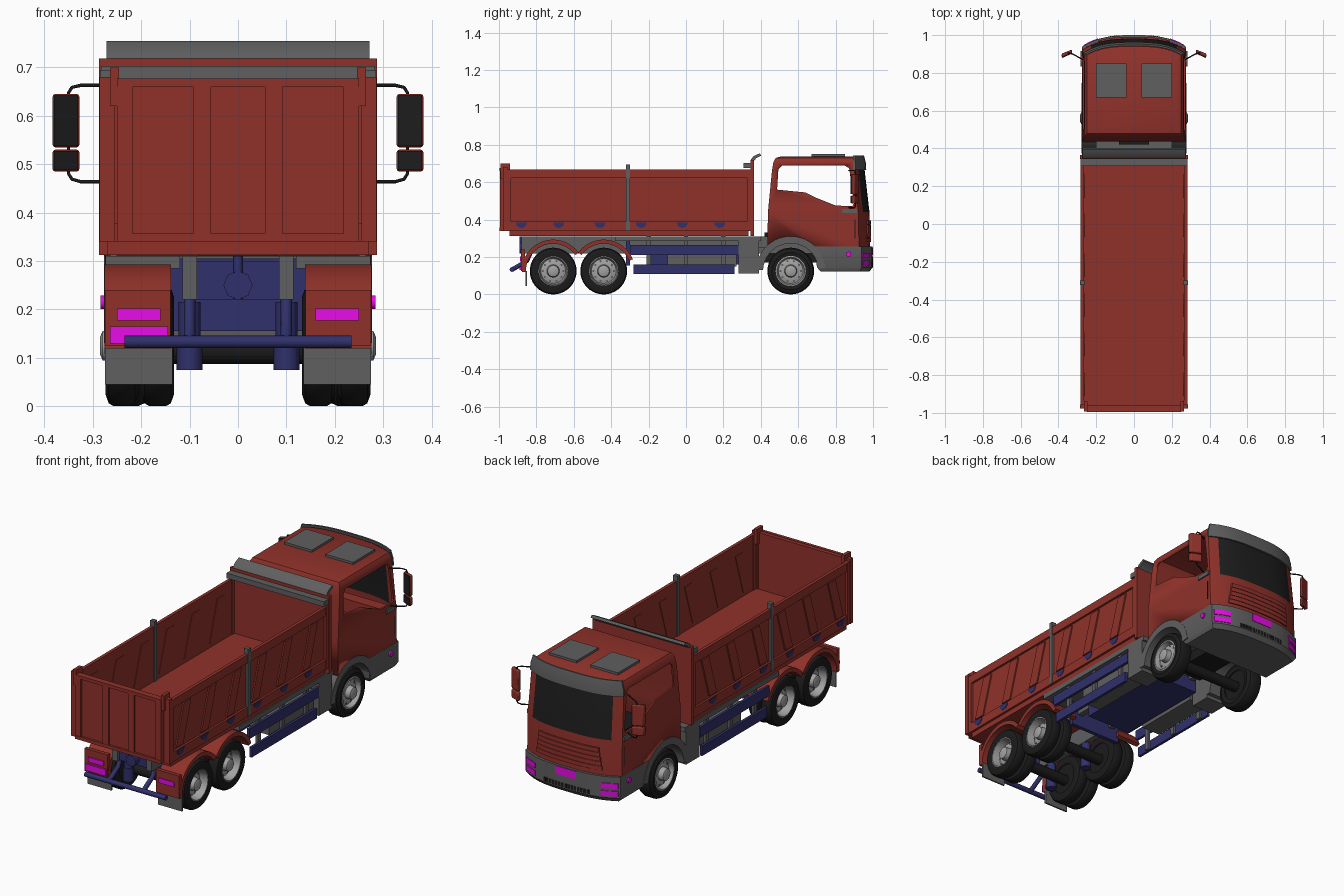
import bpy, bmesh
from math import sin, cos, radians

if "Cube" in bpy.data.objects:
    bpy.data.objects.remove(bpy.data.objects["Cube"])


def material(name, r, g, b):
    m = bpy.data.materials.new(name)
    m.use_nodes = True
    m.diffuse_color = (r, g, b, 1)
    m.node_tree.nodes["Principled BSDF"].inputs["Base Color"].default_value = (r, g, b, 1)
    return m


RED = material("red paint", .28, .031, .023)
GREY = material("grey plastic", .115, .115, .115)
BLUE = material("blue steel", .03, .03, .15)
PINK = material("magenta lamp", .87, .004, .87)
RIM = material("light grey rim", .36, .36, .36)
TYRE = material("black rubber", .011, .011, .011)
GLASS = material("dark glass", .013, .013, .013)


def loft(name, rings, mat, cap=True):
    """Skin closed rings of points, with optional end caps."""
    bm = bmesh.new()
    rows = [[bm.verts.new(p) for p in ring] for ring in rings]
    n = len(rows[0])
    for a, b in zip(rows, rows[1:]):
        for i in range(n):
            bm.faces.new((a[i], a[(i + 1) % n], b[(i + 1) % n], b[i]))
    if cap:
        bm.faces.new(rows[0])
        bm.faces.new(rows[-1])
    bmesh.ops.recalc_face_normals(bm, faces=bm.faces)
    for f in bm.faces:
        f.smooth = True
    for e in bm.edges:
        e.smooth = e.calc_face_angle(0) < .6
    me = bpy.data.meshes.new(name)
    bm.to_mesh(me)
    bm.free()
    me.materials.append(mat)
    ob = bpy.data.objects.new(name, me)
    bpy.context.collection.objects.link(ob)
    return ob


def prism(name, pts, x0, x1, mat):
    return loft(name, [[(x, y, z) for y, z in pts] for x in (x0, x1)], mat)


def box(name, x0, x1, y0, y1, z0, z1, mat):
    return prism(name, [(y0, z0), (y1, z0), (y1, z1), (y0, z1)], x0, x1, mat)


def arc(cy, cz, r, a0, a1, n=20):
    angles = [radians(a0 + (a1 - a0) * i / n) for i in range(n + 1)]
    return [(cy + r * cos(a), cz + r * sin(a)) for a in angles]


def arch(name, cy, r0, r1, a0, a1, x0, x1, mat):
    prism(name, arc(cy, .125, r1, a0, a1) + arc(cy, .125, r0, a1, a0), x0, x1, mat)


def lathe(name, prof, cy, cz, mat, n=36, cap=True):
    """Turn (x, radius) pairs about an axis along x."""
    return loft(name, [[(x, *p) for p in arc(cy, cz, r, 0, 360 - 360 / n, n - 1)]
                       for x, r in prof], mat, cap)


def tube(name, pts, r, mat):
    cu = bpy.data.curves.new(name, 'CURVE')
    cu.dimensions = '3D'
    cu.bevel_depth, cu.bevel_resolution, cu.use_fill_caps = r, 2, True
    sp = cu.splines.new('POLY')
    sp.points.add(len(pts) - 1)
    for q, p in zip(sp.points, pts):
        q.co = (*p, 1)
    cu.materials.append(mat)
    bpy.context.collection.objects.link(bpy.data.objects.new(name, cu))


def plan(x0, x1, yb, yf, z, n=13):
    """Outline with a bowed front edge; yb None makes a thin bowed plate."""
    xs = [x0 + (x1 - x0) * i / (n - 1) for i in range(n)]
    front = [(x, yf - .06 * (abs(x) / .275) ** 3, z) for x in xs]
    if yb is None:
        return front + [(x, y - .009, z) for x, y, z in reversed(front)]
    return front + [(x1, yb, z), (x0, yb, z)]


def plate(name, x0, x1, z0, z1, yf, mat):
    loft(name, [plan(x0, x1, None, yf, z) for z in (z0, z1)], mat)


def slanted(name, s, x0, x1, y0, y1, z0, z1, mat):
    """Upright box whose outer edge trails backwards."""
    return loft(name, [[(s * x0, y0, z), (s * x1, y0 - .022, z),
                        (s * x1, y1 - .022, z), (s * x0, y1, z)] for z in (z0, z1)], mat)


# Cab shell with windscreen, side windows and wheel cut-outs
LEVELS = [(.25, .275, .435, .985), (.44, .275, .438, .981), (.665, .268, .46, .955),
          (.71, .262, .468, .948), (.73, .25, .48, .94), (.738, .225, .51, .925)]
cab = loft("cab", [plan(-w, w, b, f, z) for z, w, b, f in LEVELS], RED)
cab.data.materials.append(GLASS)
for f in cab.data.polygons:
    if .45 < f.center.z < .65 and f.normal.y > .6 and abs(f.center.x) < .245:
        f.material_index = 1
shell = cab.modifiers.new("shell", 'SOLIDIFY')
shell.thickness, shell.offset = .012, -1
WINDOW = [(.487, .56), (.494, .67), (.512, .688), (.85, .688), (.872, .675),
          (.90, .49), (.89, .472), (.80, .475), (.70, .515), (.64, .545)]
cutters = [prism("window_cutter", WINDOW, -.4, .4, RED),
           lathe("wheel_cutter", [(-.4, .18), (.4, .18)], .56, .125, RED)]
for c in cutters:
    m = cab.modifiers.new(c.name, 'BOOLEAN')
    m.object, m.operation, m.solver = c, 'DIFFERENCE', 'EXACT'
bpy.context.view_layer.update()
baked = bpy.data.meshes.new_from_object(cab.evaluated_get(bpy.context.evaluated_depsgraph_get()))
cab.modifiers.clear()
cab.data = baked
for c in cutters:
    bpy.data.objects.remove(c)

# Cab front: visor, grille, bumper, lamps
loft("sun_visor", [plan(-w, w, None, f, z) for z, w, f in
                   [(.664, .272, .964), (.70, .27, .962), (.742, .258, .952)]], GREY)
plate("grille_back", -.17, .17, .285, .395, .986, TYRE)
for i in range(5):
    z = .28 + i * .0235
    plate("grille_slat", -.19 + .004 * i, .19 - .004 * i, z, z + .0215, .990, RED)
loft("bumper", [plan(-w, w, b, f, z) for z, w, b, f in
                [(.122, .26, .72, .98), (.145, .275, .70, .999), (.255, .276, .69, .998)]], GREY)
for i in range(-7, 8):
    plate("bumper_slot", i * .018 - .007, i * .018 + .007, .15, .172, 1.0, TYRE)
plate("number_plate", -.06, .06, .21, .252, 1.001, PINK)
for x in (-.12, .12):
    box("roof_hatch", x - .08, x + .08, .67, .85, .73, .75, GREY)
box("dashboard", -.25, .25, .84, .9, .38, .45, RED)

for s in (-1, 1):
    # Cab side details
    for z in (.155, .195):
        plate("headlamp", *sorted((s * .19, s * .268)), z, z + .027, 1.002, PINK)
    lathe("side_marker", [(s * .27, .014), (s * .284, .014)], .87, .215, PINK, 12)
    arch("front_fender", .56, .148, .186, 5, 178, s * .15, s * .277, GREY)
    box("door_rail", s * .27, s * .282, .835, .915, .435, .458, GREY)
    box("door_seam", s * .27, s * .2765, .90, .905, .30, .40, TYRE)
    # Mirrors
    tube("mirror_arm", [(s * .27, .87, .663), (s * .325, .9, .663), (s * .343, .905, .659),
                        (s * .35, .905, .648), (s * .35, .905, .48), (s * .343, .905, .469),
                        (s * .325, .9, .464), (s * .27, .87, .464)], .0035, TYRE)
    for z0, z1 in ((.535, .645), (.485, .53)):
        o = slanted("mirror_housing", s, .328, .383, .905, .924, z0, z1, RED)
        bv = o.modifiers.new("round", 'BEVEL')
        bv.width, bv.segments = .005, 2
        slanted("mirror_glass", s, .331, .38, .901, .907, z0 + .003, z1 - .003, GLASS)

    # Wheels
    for name, cy, spans in (("front", .56, [(.185, .272)]),
                            ("middle", -.44, [(.132, .2), (.206, .274)]),
                            ("rear", -.71, [(.132, .2), (.206, .274)])):
        for a, b in spans:
            lathe(name + "_tyre", [(s * (a + (b - a) * t), r) for t, r in
                  [(.05, .078), (0, .1), (.1, .119), (.25, .125), (.75, .125),
                   (.9, .119), (1, .1), (.95, .078)]], cy, .125, TYRE, 40, False)
        a = spans[0][0] + .012
        lathe("brake_drum", [(s * a, .08), (s * (a + .02), .08)], cy, .125, TYRE)
        dish = .245 if name == "front" else .228
        lathe(name + "_rim", [(s * x, r) for x, r in
              [(.215, .08), (.268, .081), (.27, .074), (dish, .066), (dish + .008, .045),
               (dish + .008, .034), (dish + .035, .03), (dish + .04, .018)]], cy, .125, RIM)
        for y, z in arc(cy, .125, .055, 0, 324, 9):
            lathe("rim_hole", [(s * (dish - .005), .006), (s * (dish + .006), .006)], y, z, GREY, 8)

    # Rear mudguards, flaps and tail lamps
    arch("rear_mudguard", -.71, .146, .168, 36, 182, s * .138, s * .276, RED)
    arch("middle_mudguard", -.44, .146, .168, 22, 144, s * .138, s * .276, RED)
    box("lamp_panel", s * .14, s * .275, -.882, -.862, .125, .24, RED)
    box("tail_lamp", s * .16, s * .25, -.888, -.88, .177, .202, PINK)
    box("mud_flap", s * .135, s * .275, -.858, -.85, .045, .125, GREY)

    # Chassis rail, side guards, lockers and suspension
    box("chassis_rail", s * .085, s * .115, -.88, .9, .22, .31, GREY)
    box("upper_side_guard", s * .262, s * .276, -.3, .28, .212, .265, BLUE)
    box("lower_side_guard", s * .262, s * .276, -.28, .26, .108, .16, BLUE)
    box("side_locker", s * .15, s * .274, .28, .39, .112, .305, GREY)
    box("long_tank", s * .14, s * .25, -.1, .27, .15, .25, GREY)
    box("side_shelf", s * .12, s * .274, -.38, .40, .285, .31, GREY)
    for y in (-.2, 0, .2):
        box("guard_bracket", s * .25, s * .264, y - .012, y + .012, .11, .33, GREY)
    for y in (-.765, -.495):
        for r, z0, z1 in ((.027, .075, .145), (.023, .145, .215)):
            tube("air_spring", [(s * .1, y, z0), (s * .1, y, z1)], r, BLUE)
    tube("bar_arm", [(s * .1, -.925, .135), (s * .1, -.85, .18), (s * .1, -.82, .25)], .012, BLUE)

    # Body side: sheet, rails, slanted ribs, hinges, post
    box("side_sheet", s * .265, s * .271, -.96, .35, .34, .66, RED)
    box("top_rail", s * .265, s * .282, -.96, .36, .622, .667, RED)
    box("bottom_rail", s * .265, s * .282, -.96, .36, .34, .39, RED)
    for y0, y1 in ((-.965, -.935), (.325, .362)):
        box("end_post", s * .262, s * .283, y0, y1, .34, .667, RED)
    for i in range(6):
        y = -.91 + .21 * i
        prism("slanted_rib", [(y, .40), (y + .06, .40), (y + .125, .612), (y + .065, .612)],
              s * .262, s * .278, RED)
    for y in (-.88, -.68, -.46, -.24, -.02, .18):
        prism("floor_hinge", arc(y, .385, .03, 180, 360, 6), s * .275, s * .2845, BLUE)
    box("stake_post", s * .26, s * .285, -.322, -.30, .34, .695, GREY)
    box("tailgate_post", s * .255, s * .286, -.978, -.955, .34, .68, RED)
    box("tailgate_pivot", s * .246, s * .264, -.992, -.94, .62, .70, RED)

# Body floor, headboard and canopy
box("body_floor", -.268, .268, -.96, .35, .34, .378, RED)
box("under_floor", -.27, .27, -.945, .335, .312, .345, RED)
box("headboard", -.287, .287, .345, .364, .312, .719, RED)
box("headboard_rail", -.283, .283, .308, .346, .676, .703, GREY)
prism("canopy_lip", [(.345, .718), (.36, .738), (.395, .755), (.402, .742),
                     (.375, .728), (.364, .715)], -.272, .272, GREY)

# Tailgate with three recessed panels
box("tailgate_sheet", -.25, .25, -.985, -.96, .34, .675, RED)
for x0, x1 in ((-.25, -.218), (-.092, -.056), (.056, .092), (.218, .25)):
    box("tailgate_stile", x0, x1, -.994, -.98, .34, .675, RED)
for z0, z1 in ((.34, .357), (.66, .677)):
    box("tailgate_edge", -.25, .25, -.996, -.98, z0, z1, RED)

# Underbody
for y in (-.71, -.44, .56):
    tube("axle", [(-.2, y, .115), (.2, y, .115)], .028, TYRE)
box("cross_panel", -.15, .15, -.32, -.3, .155, .305, BLUE)
box("belly_tank", -.13, .13, -.2, .33, .16, .235, BLUE)
box("engine", -.08, .08, .42, .75, .17, .33, TYRE)
box("cab_mount", -.2, .2, .38, .44, .25, .31, GREY)
box("rear_crossmember", -.085, .085, -.86, -.84, .22, .30, BLUE)
tube("tow_hook", [(0, -.85, .25), (0, -.89, .25)], .03, BLUE)
tube("tow_pin", [(0, -.88, .22), (0, -.88, .31)], .01, BLUE)
tube("rear_bar", [(-.235, -.93, .133), (.235, -.93, .133)], .013, BLUE)
box("left_number_plate", -.265, -.145, -.891, -.88, .13, .165, PINK)
